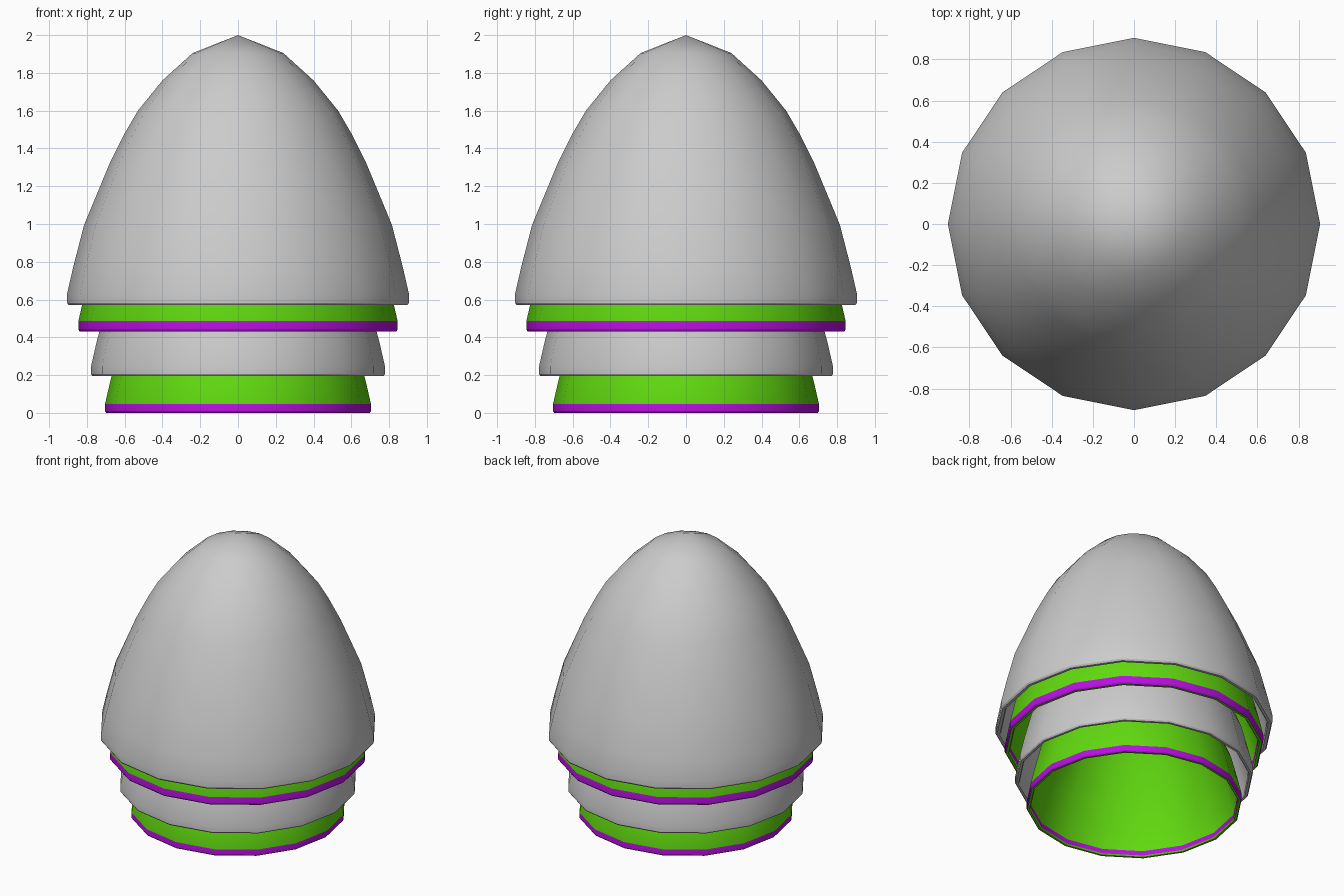
import bpy, bmesh, math
from mathutils import Vector

if "Cube" in bpy.data.objects:
    bpy.data.objects.remove(bpy.data.objects["Cube"])

SIDES = 16
WALL = 0.035

# Dome outline of the outer shell: (radius, height above its rim)
DOME = [(0.897, 0.0), (0.905, 0.012), (0.905, 0.06), (0.873, 0.20), (0.815, 0.425),
        (0.68, 0.75), (0.60, 0.91), (0.53, 1.03), (0.40, 1.19), (0.24, 1.335), (0.0, 1.43)]


def material(name, color):
    mat = bpy.data.materials.new(name)
    mat.diffuse_color = color
    mat.use_nodes = True
    mat.node_tree.nodes["Principled BSDF"].inputs["Base Color"].default_value = mat.diffuse_color
    return mat


green = material("green", (0.12, 0.70, 0.005, 1))
purple = material("purple", (0.48, 0.005, 0.75, 1))


def shell(name, radius, rim_z, coloured):
    s = radius / 0.905
    outer = [Vector((r * s, h * s + rim_z)) for r, h in DOME]
    # Inner wall: outline pushed inwards along its normal
    inner = []
    for i, p in enumerate(outer):
        if i < 2:
            n = Vector((-1, 0))
        elif i == len(outer) - 1:
            n = Vector((0, -1))
        else:
            t = (outer[i + 1] - outer[i - 1]).normalized()
            n = Vector((-t.y, t.x))
            if n.x > 0:
                n = -n
        inner.append(p + n * WALL * s)
    inner[0].x += 0.016 * s
    path = outer[::-1] + inner
    last = len(outer) - 1

    bm = bmesh.new()
    rings = []
    for p in path:
        if p.x < 1e-6:
            rings.append([bm.verts.new((0, 0, p.y))] * SIDES)
        else:
            rings.append([bm.verts.new((p.x * math.cos(a), p.x * math.sin(a), p.y))
                          for a in (math.tau * k / SIDES for k in range(SIDES))])
    for i in range(len(rings) - 1):
        for k in range(SIDES):
            j = (k + 1) % SIDES
            quad = [rings[i][k], rings[i][j], rings[i + 1][j], rings[i + 1][k]]
            face = bm.faces.new(list(dict.fromkeys(quad)))
            # Bands just above the rim, outside and inside
            if coloured and i in (last - 2, last - 1, last + 2):
                face.material_index = 1
    bmesh.ops.recalc_face_normals(bm, faces=bm.faces)
    mesh = bpy.data.meshes.new(name)
    bm.to_mesh(mesh)
    bm.free()
    ob = bpy.data.objects.new(name, mesh)
    bpy.context.collection.objects.link(ob)
    if coloured:
        mesh.materials.append(green)
        mesh.materials.append(purple)
    bpy.ops.object.select_all(action='DESELECT')
    ob.select_set(True)
    bpy.context.view_layer.objects.active = ob
    bpy.ops.object.shade_smooth_by_angle(angle=math.radians(30))


# Nested shells, outermost first
shell("outer_shell", 0.905, 0.57, False)
shell("upper_banded_shell", 0.845, 0.43, True)
shell("middle_shell", 0.778, 0.195, False)
shell("inner_banded_shell", 0.704, 0.0, True)
